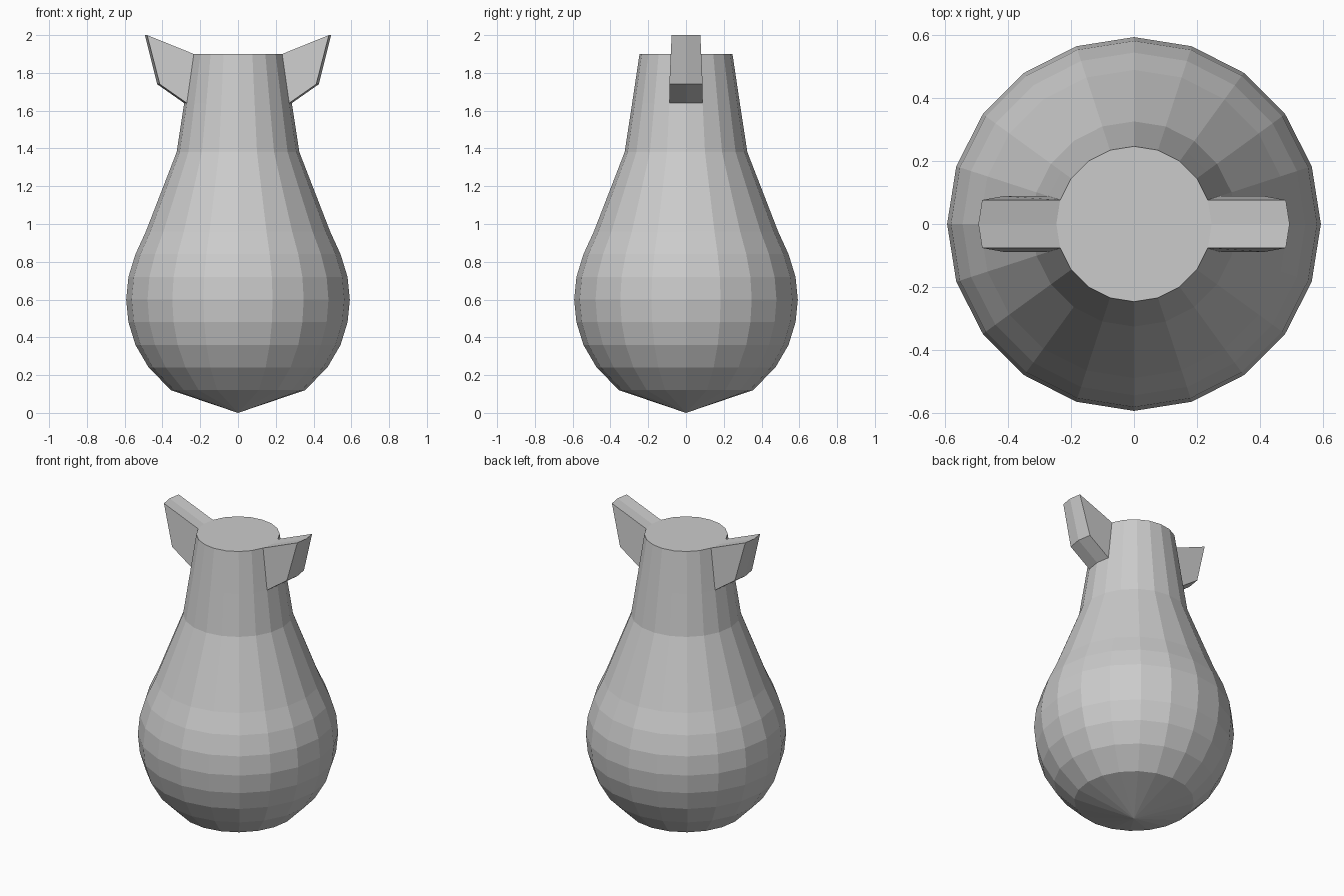
import bpy, bmesh, math

if "Cube" in bpy.data.objects:
    bpy.data.objects.remove(bpy.data.objects["Cube"])

SIDES = 20
# (radius, height) of each ring above the bottom point
PROFILE = [(0.354, 0.12), (0.473, 0.24), (0.543, 0.36), (0.58, 0.48), (0.592, 0.6),
           (0.58, 0.72), (0.543, 0.84), (0.488, 0.96), (0.325, 1.38),
           (0.285, 1.64), (0.246, 1.9)]

bm = bmesh.new()

# Round body: rings of vertices joined by quads
tip = bm.verts.new((0, 0, 0))
rings = []
for r, z in PROFILE:
    rings.append([bm.verts.new((r * math.cos(a), r * math.sin(a), z))
                  for a in (2 * math.pi * i / SIDES for i in range(SIDES))])

for i in range(SIDES):
    bm.faces.new((tip, rings[0][(i + 1) % SIDES], rings[0][i]))

for low, high in zip(rings, rings[1:]):
    for i in range(SIDES):
        j = (i + 1) % SIDES
        bm.faces.new((low[i], low[j], high[j], high[i]))

# Flat top
bm.faces.new(rings[-1])
bm.normal_update()

# Two flared fins pulled out of the neck faces that look along +x and -x
fin_faces = [f for f in bm.faces
             if f.calc_center_median().z > 1.65 and len(f.verts) == 4 and abs(f.normal.x) > 0.95]
out = bmesh.ops.extrude_face_region(bm, geom=fin_faces)
for v in (g for g in out["geom"] if isinstance(g, bmesh.types.BMVert)):
    side = math.copysign(1, v.co.x)
    v.co.x += side * (0.247 if v.co.z > 1.8 else 0.143)
    v.co.z += 0.1

bmesh.ops.recalc_face_normals(bm, faces=bm.faces[:])
mesh = bpy.data.meshes.new("finned_vase")
bm.to_mesh(mesh)
bm.free()
vase = bpy.data.objects.new("finned_vase", mesh)
bpy.context.collection.objects.link(vase)
